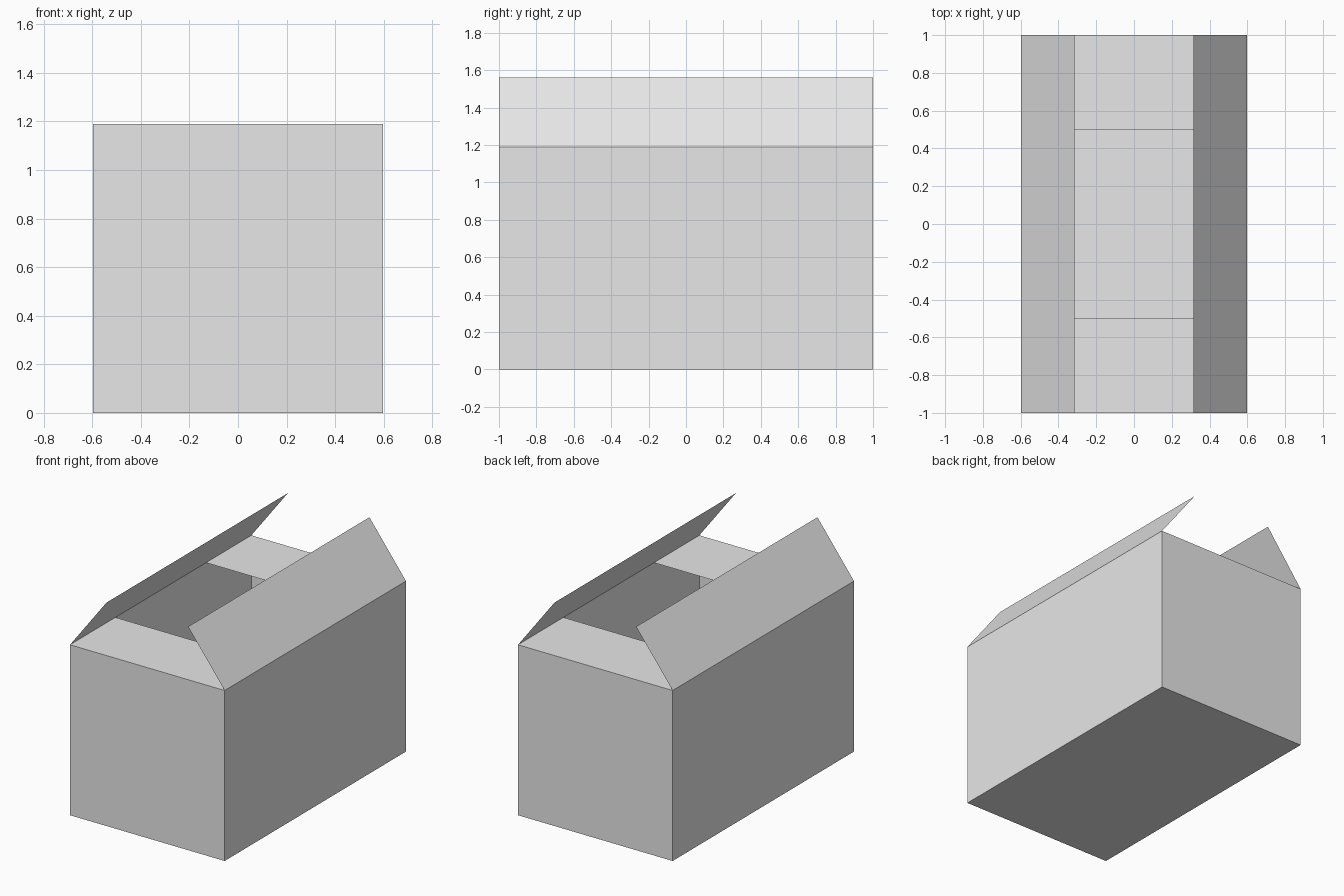
import bpy
import bmesh

cube = bpy.data.objects.get("Cube")
if cube:
    bpy.data.objects.remove(cube, do_unlink=True)

HALF_W, HALF_L, HEIGHT = 0.597, 1.0, 1.19
SIDE_FLAP_X, SIDE_FLAP_Z = 0.315, 1.56   # free edge of the raised side flaps
END_FLAP_Y = 0.5                         # free edge of the folded end flaps

card = bpy.data.materials.new("light_grey_card")
card.use_nodes = True
card.diffuse_color = (0.8, 0.8, 0.8, 1)
card.node_tree.nodes["Principled BSDF"].inputs["Base Color"].default_value = (0.8, 0.8, 0.8, 1)


def add_object(name, bm):
    mesh = bpy.data.meshes.new(name)
    bm.to_mesh(mesh)
    bm.free()
    mesh.materials.append(card)
    obj = bpy.data.objects.new(name, mesh)
    bpy.context.collection.objects.link(obj)
    return obj


def add_flap(name, corners):
    """One thin card sheet whose normal points up."""
    bm = bmesh.new()
    face = bm.faces.new([bm.verts.new(c) for c in corners])
    face.normal_update()
    if face.normal.z < 0:
        face.normal_flip()
    add_object(name, bm)


# Open-topped box body
bm = bmesh.new()
bmesh.ops.create_cube(bm, size=2)
bmesh.ops.scale(bm, vec=(HALF_W, HALF_L, HEIGHT / 2), verts=bm.verts)
bmesh.ops.translate(bm, vec=(0, 0, HEIGHT / 2), verts=bm.verts)
bm.normal_update()
lid = [f for f in bm.faces if f.normal.z > 0.5]
bmesh.ops.delete(bm, geom=lid, context='FACES_ONLY')
add_object("box_body", bm)

# Raised side flaps leaning inward
for side, s in (("left", 1), ("right", -1)):
    hinge, edge = s * HALF_W, s * SIDE_FLAP_X
    add_flap(side + "_flap", [
        (hinge, -HALF_L, HEIGHT), (hinge, HALF_L, HEIGHT),
        (edge, HALF_L, SIDE_FLAP_Z), (edge, -HALF_L, SIDE_FLAP_Z)])

# End flaps folded flat across the opening
for end, s in (("front", -1), ("back", 1)):
    hinge, edge = s * HALF_L, s * END_FLAP_Y
    add_flap(end + "_flap", [
        (-HALF_W, hinge, HEIGHT), (HALF_W, hinge, HEIGHT),
        (HALF_W, edge, HEIGHT), (-HALF_W, edge, HEIGHT)])
